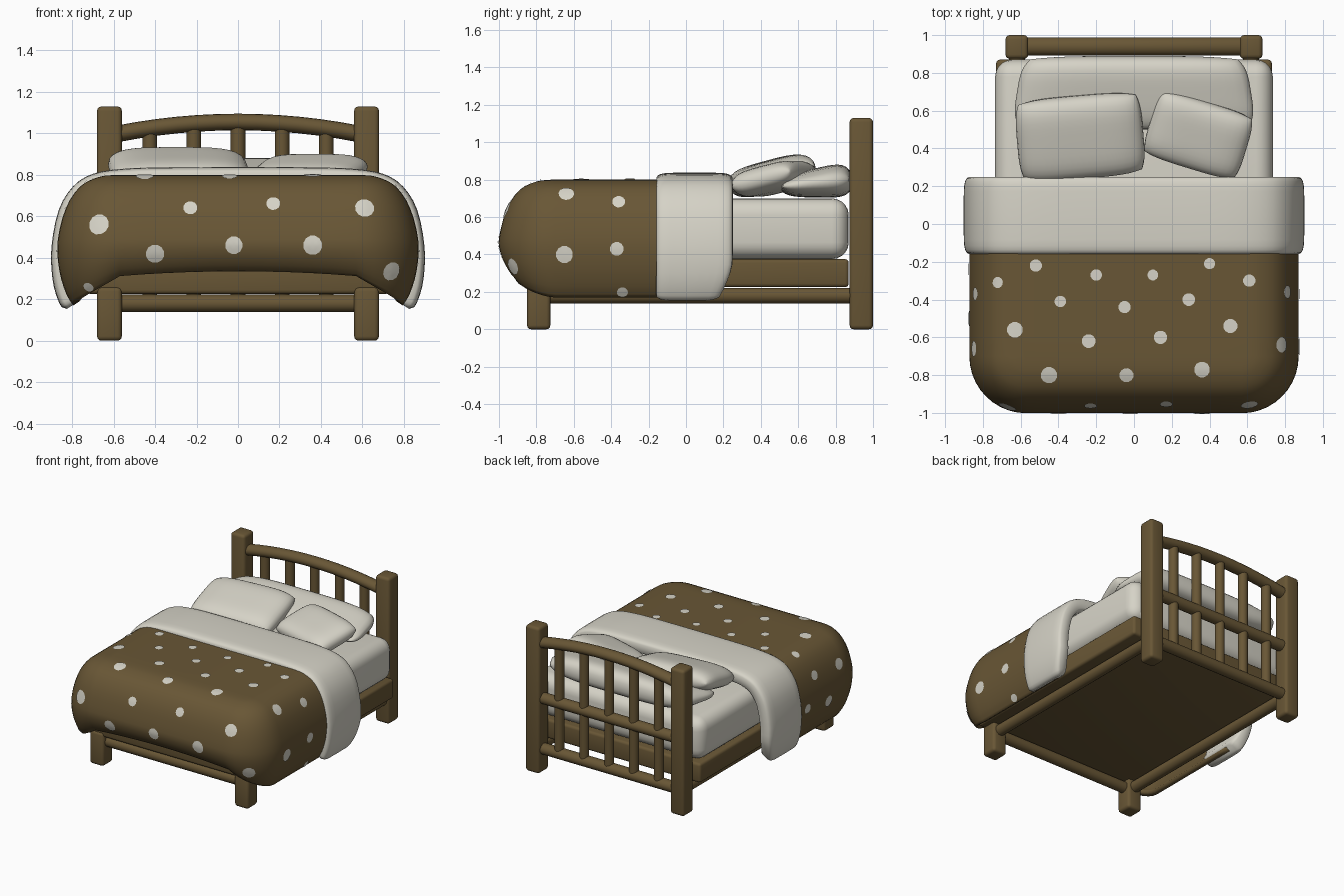
import bpy, bmesh, math
from mathutils import Vector, Matrix
from mathutils.bvhtree import BVHTree

if "Cube" in bpy.data.objects:
    bpy.data.objects.remove(bpy.data.objects["Cube"])


def material(name, rgb):
    m = bpy.data.materials.new(name)
    m.diffuse_color = (*rgb, 1)
    m.use_nodes = True
    m.node_tree.nodes["Principled BSDF"].inputs["Base Color"].default_value = m.diffuse_color
    return m


BROWN = material("brown", (0.14, 0.094, 0.036))
WHITE = material("warm white", (0.67, 0.65, 0.57))


def finish(name, bm, mat, angle=40, fix=True):
    if fix:
        bmesh.ops.recalc_face_normals(bm, faces=bm.faces)
    me = bpy.data.meshes.new(name)
    bm.to_mesh(me)
    bm.free()
    ob = bpy.data.objects.new(name, me)
    bpy.context.collection.objects.link(ob)
    me.materials.append(mat)
    bpy.ops.object.select_all(action='DESELECT')
    ob.select_set(True)
    bpy.context.view_layer.objects.active = ob
    bpy.ops.object.shade_smooth_by_angle(angle=math.radians(angle))
    return ob


def box(name, lo, hi, mat, bevel, segs=3):
    lo, hi = Vector(lo), Vector(hi)
    bm = bmesh.new()
    bmesh.ops.create_cube(bm, size=1)
    for v in bm.verts:
        v.co = (lo + hi) / 2 + v.co * (hi - lo)
    bmesh.ops.bevel(bm, geom=bm.edges[:], offset=bevel, segments=segs, profile=0.5, affect='EDGES')
    return finish(name, bm, mat)


def loft(name, rings, mat, angle=40):
    bm = bmesh.new()
    vs = [[bm.verts.new(p) for p in r] for r in rings]
    n = len(vs[0])
    for a, b in zip(vs, vs[1:]):
        for i in range(n):
            bm.faces.new((a[i], a[(i + 1) % n], b[(i + 1) % n], b[i]))
    bm.faces.new(vs[0])
    bm.faces.new(vs[-1])
    return finish(name, bm, mat, angle)


def tube(name, pts, ra, rb, n=16):
    pts = [Vector(p) for p in pts]
    rings = []
    for i, p in enumerate(pts):
        t = (pts[min(i + 1, len(pts) - 1)] - pts[max(i - 1, 0)]).normalized()
        a = Vector((1, 0, 0)) if abs(t.y) > 0.9 else Vector((0, 1, 0))
        b = t.cross(a)
        rings.append([p + a * ra * math.cos(k * math.tau / n) + b * rb * math.sin(k * math.tau / n)
                      for k in range(n)])
    return loft(name, rings, BROWN)


def spline(pts, steps):
    """Catmull-Rom samples through 2D points."""
    P = [Vector(p) for p in pts]
    P = [2 * P[0] - P[1]] + P + [2 * P[-1] - P[-2]]
    out = []
    for i in range(1, len(P) - 2):
        a, b, c, d = P[i - 1:i + 3]
        for s in range(steps):
            t = s / steps
            out.append(0.5 * (2 * b + (c - a) * t + (2 * a - 5 * b + 4 * c - d) * t * t
                              + (3 * b - a - 3 * c + d) * t ** 3))
    return out + [P[-2]]


# Frame: posts, legs, rails and base
for side, s in (("left", -1), ("right", 1)):
    x0, x1 = sorted((0.56 * s, 0.68 * s))
    box(side + "_head_post", (x0, 0.875, 0), (x1, 1.0, 1.13), BROWN, 0.022)
    box(side + "_front_leg", (x0, -0.85, 0), (x1, -0.725, 0.26), BROWN, 0.022)
    tube(side + "_side_rail", [(0.62 * s, -0.78, 0.18), (0.62 * s, 0.93, 0.18)], 0.042, 0.042)
tube("front_rail", [(-0.6, -0.785, 0.18), (0.6, -0.785, 0.18)], 0.042, 0.042)
box("bed_base", (-0.73, -0.84, 0.225), (0.73, 0.87, 0.375), BROWN, 0.02)

# Headboard: arched rail, straight rails, spindles
def arch(x):
    return 1.055 - 0.055 * (x / 0.57) ** 2

tube("head_top_rail", [(x, 0.94, arch(x)) for x in [-0.58 + 1.16 * i / 12 for i in range(13)]], 0.048, 0.04)
tube("head_middle_rail", [(-0.58, 0.94, 0.57), (0.58, 0.94, 0.57)], 0.045, 0.042)
tube("head_bottom_rail", [(-0.58, 0.94, 0.18), (0.58, 0.94, 0.18)], 0.045, 0.042)
for i in range(5):
    x = (i - 2) * 0.213
    tube(f"spindle_{i + 1}", [(x, 0.94, 0.18), (x, 0.94, arch(x))], 0.035, 0.035)

# Mattress
box("mattress", (-0.735, -0.84, 0.375), (0.735, 0.87, 0.70), WHITE, 0.09, 5)

# Duvet: a drape profile swept round the two sides and the foot of the bed
CX, CY = 0.57, -0.70
half = [(CX, 0.1 + (CY - 0.1) * i / 8, 0.0, 1.0) for i in range(8)]
half += [(CX, CY, math.radians(9 * i), 1 - 0.43 * (i / 10) ** 1.5) for i in range(11)]
half += [(CX * (1 - i / 5), CY, math.pi / 2, 0.5 + 0.07 * (1 - i / 5) ** 2) for i in range(1, 6)]
path = [(x, y, Vector((math.cos(a), -math.sin(a))), k) for x, y, a, k in half]
path += [(-x, y, Vector((-n.x, n.y)), k) for x, y, n, k in path[-2::-1]]
drape = spline([(0.02, 0.80), (0.10, 0.79), (0.19, 0.745), (0.26, 0.64), (0.30, 0.48),
                (0.292, 0.34), (0.26, 0.23), (0.225, 0.17)], 3)
bm = bmesh.new()
grid = [[bm.verts.new((x + n.x * r, y + n.y * r, z if z > 0.5 else 0.5 - (0.5 - z) * k))
         for r, z in drape] for x, y, n, k in path]
for a, b in zip(grid, grid[1:]):
    for j in range(len(drape) - 1):
        bm.faces.new((a[j], b[j], b[j + 1], a[j + 1]))
bm.faces.new([g[0] for g in reversed(grid)])
bm.normal_update()
surface = BVHTree.FromBMesh(bm)
duvet = finish("duvet", bm, BROWN, 60, fix=False)
thick = duvet.modifiers.new("thickness", 'SOLIDIFY')
thick.thickness, thick.offset = 0.04, -1

# Spots: thin discs laid on the duvet, given as seen from above, front and sides
top = [(-.72, -.31, .03), (-.52, -.22, .033), (-.2, -.27, .031), (.1, -.27, .029), (.4, -.21, .03),
       (.61, -.3, .033), (.81, -.36, .035), (-.39, -.41, .031), (-.05, -.44, .033), (.29, -.4, .034),
       (-.63, -.56, .042), (-.24, -.62, .037), (.14, -.6, .036), (.51, -.54, .038), (.78, -.64, .042),
       (-.45, -.8, .044), (-.04, -.8, .038), (.36, -.77, .042)]
front = [(-.67, .56, .05), (-.23, .64, .034), (.17, .66, .034), (.61, .64, .046), (-.4, .42, .045),
         (-.02, .46, .042), (.36, .46, .046), (.74, .335, .046), (-.72, .26, .025)]
sides = [(1, -.65, .40, .046), (1, -.37, .43, .037), (1, -.34, .20, .03),
         (-1, -.66, .60, .042), (-1, -.37, .62, .035), (-1, -.5, .38, .042), (-1, -.24, .42, .035)]
rays = [((x, y, 2), (0, 0, -1), r) for x, y, r in top]
rays += [((x, -2, z), (0, 1, 0), r) for x, z, r in front]
rays += [((2 * s, y, z), (-s, 0, 0), r) for s, y, z, r in sides]
bm = bmesh.new()
for origin, direction, r in rays:
    p, n, _, _ = surface.ray_cast(Vector(origin), Vector(direction))
    if p is None:
        continue
    u = n.orthogonal().normalized()
    w = n.cross(u)
    rings = []
    for rad in (0.5 * r, r):
        ring = []
        for k in range(12):
            q = p + (u * math.cos(k * math.tau / 12) + w * math.sin(k * math.tau / 12)) * rad
            hit, hn, _, _ = surface.ray_cast(q + n * 0.05, -n, 0.1)
            ring.append(bm.verts.new((hit if hit else q) + (hn if hit else n) * 0.005))
        rings.append(ring)
    mid = bm.verts.new(p + n * 0.005)
    a, b = rings
    for k in range(12):
        m = (k + 1) % 12
        bm.faces.new((mid, a[k], a[m]))
        bm.faces.new((a[k], b[k], b[m], a[m]))
finish("duvet_spots", bm, WHITE, 60, fix=False)

# Turned-back sheet: thick rounded band over the duvet's upper end
right = [(0.3, 0.837), (0.55, 0.83), (0.70, 0.805), (0.795, 0.745), (0.865, 0.63), (0.90, 0.45),
         (0.895, 0.30), (0.87, 0.20), (0.84, 0.145)]
line = spline([(-x, z) for x, z in reversed(right)] + right, 3)
rings = []
for i, p in enumerate(line):
    t = (line[min(i + 1, len(line) - 1)] - line[max(i - 1, 0)]).normalized()
    inward = Vector((t.y, -t.x))
    low = max(0, (0.36 - p.y) / 0.22)
    y0, y1 = -0.16, 0.25 - 0.08 * low ** 1.5
    end = 0.7 if i in (0, len(line) - 1) else 1
    ring = []
    for k in range(24):
        c, s = math.cos(k * math.tau / 24), math.sin(k * math.tau / 24)
        y = (y0 + y1) / 2 + (y1 - y0) / 2 * math.copysign(abs(c) ** 0.35, c) * (0.9 if end < 1 else 1)
        d = 0.055 + 0.055 * end * math.copysign(abs(s) ** 0.45, s)
        q = p + inward * d
        ring.append((q.x, y, q.y))
    rings.append(ring)
loft("folded_sheet", rings, WHITE, 60)


# Pillows: two puffed sheets joined at the rim
def pillow(name, centre, a, b, h, tilt, turn, taper=0.0, narrow=0.0):
    M = (Matrix.Translation(centre) @ Matrix.Rotation(math.radians(turn), 4, 'Z')
         @ Matrix.Rotation(math.radians(tilt), 4, 'X'))
    bm = bmesh.new()
    N = 18
    for s in (1, -1):
        g = []
        for i in range(N + 1):
            u = math.sin((i / N - 0.5) * math.pi)
            row = []
            for j in range(N + 1):
                v = math.sin((j / N - 0.5) * math.pi)
                puff = max(0, (1 - u ** 4) * (1 - v ** 4)) ** 0.42
                co = Vector((a * u * (1 - 0.07 * v ** 4 - narrow * v), b * v * (1 - 0.09 * u ** 4),
                             s * h * puff * (1 + taper * v)))
                row.append(bm.verts.new(M @ co))
            g.append(row)
        for i in range(N):
            for j in range(N):
                bm.faces.new((g[i][j], g[i + 1][j], g[i + 1][j + 1], g[i][j + 1]))
    bmesh.ops.remove_doubles(bm, verts=bm.verts, dist=0.0005)
    finish(name, bm, WHITE, 75)


pillow("long_back_pillow", (0, 0.695, 0.782), 0.62, 0.195, 0.078, 6, 0, 0.3, 0.045)
pillow("left_pillow", (-0.285, 0.46, 0.82), 0.335, 0.225, 0.085, 15, 5)
pillow("right_pillow", (0.34, 0.47, 0.805), 0.265, 0.185, 0.075, 14, -17)
